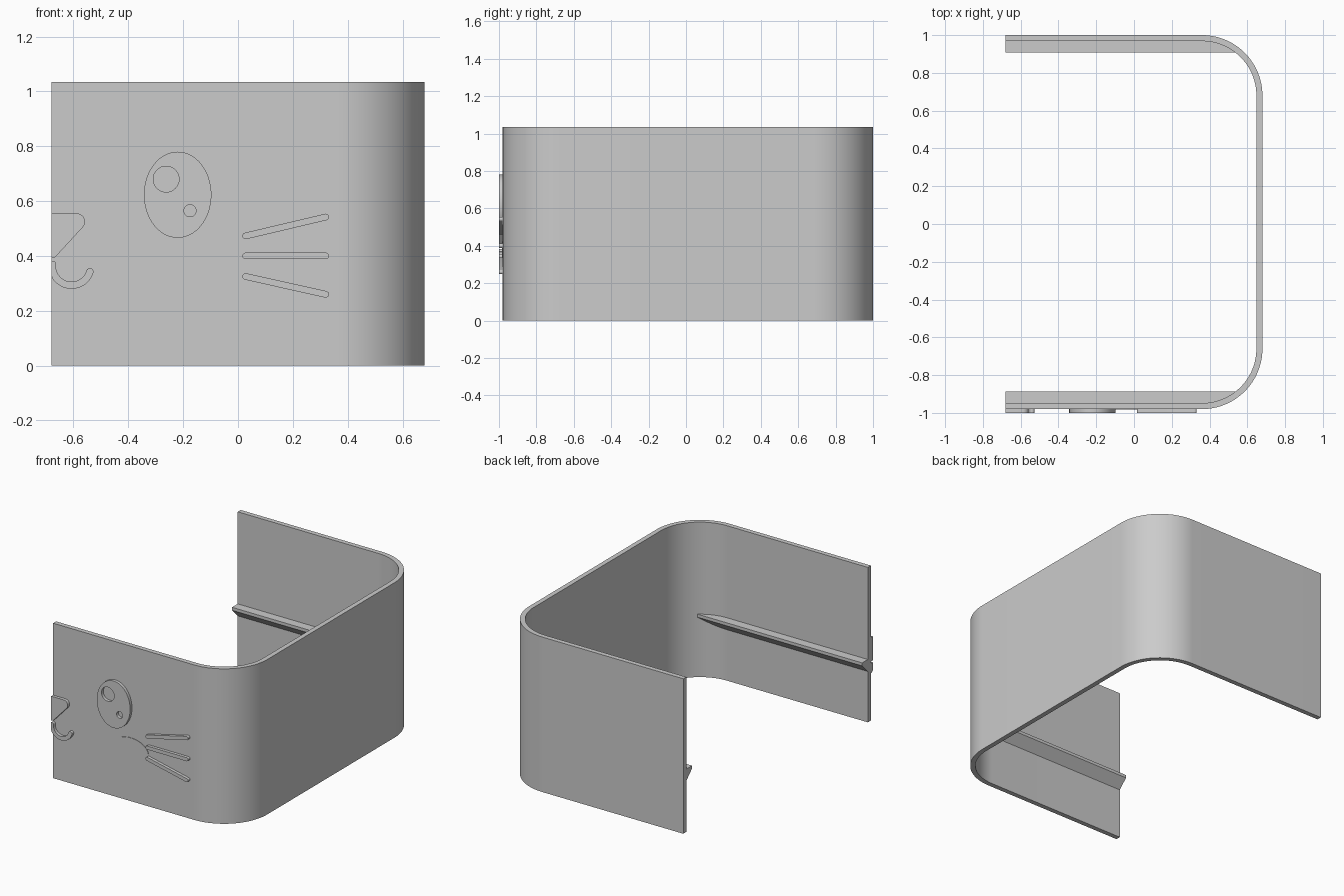
import bpy, bmesh
from math import sin, cos, pi, radians, sqrt, atan2

if "Cube" in bpy.data.objects:
    bpy.data.objects.remove(bpy.data.objects["Cube"], do_unlink=True)

grey = bpy.data.materials.new("plain grey")
grey.use_nodes = True
COLOUR = (0.6, 0.6, 0.6, 1)
grey.diffuse_color = COLOUR
grey.node_tree.nodes["Principled BSDF"].inputs["Base Color"].default_value = COLOUR

END, SIDE = -0.68, 0.68         # open end and closed side in x
FRONT, BACK = -0.98, 1.0        # outer wall faces in y
HEIGHT, THICK, RADIUS = 1.035, 0.032, 0.32
RAIL_DEPTH = 0.06


def finish(obj):
    bpy.ops.object.select_all(action='DESELECT')
    obj.select_set(True)
    bpy.context.view_layer.objects.active = obj
    if obj.type == 'CURVE':
        bpy.ops.object.convert(target='MESH')
    bpy.ops.object.shade_smooth_by_angle(angle=radians(30))


def arc(cx, cy, rx, ry, start, stop, steps):
    angles = [radians(start + (stop - start) * i / steps) for i in range(steps + 1)]
    return [(cx + rx * cos(a), cy + ry * sin(a)) for a in angles]


def ellipse(cx, cy, rx, ry):
    return arc(cx, cy, rx, ry, 0, 360, 64)[:-1]


def plate(name, outlines, thick):
    """Solid from closed outlines; inner outlines become holes."""
    curve = bpy.data.curves.new(name, 'CURVE')
    curve.dimensions = '2D'
    curve.fill_mode = 'BOTH'
    curve.extrude = thick / 2
    for points in outlines:
        spline = curve.splines.new('POLY')
        spline.points.add(len(points) - 1)
        for p, (x, y) in zip(spline.points, points):
            p.co = (x, y, 0, 1)
        spline.use_cyclic_u = True
    curve.materials.append(grey)
    obj = bpy.data.objects.new(name, curve)
    bpy.context.collection.objects.link(obj)
    return obj


def relief(name, outlines, thick=0.02):
    """Raised detail on the front wall."""
    obj = plate(name, outlines, thick)
    obj.rotation_euler.x = pi / 2
    obj.location.y = FRONT - thick / 2
    finish(obj)


def capsule(x0, z0, x1, z1, r):
    a = atan2(z1 - z0, x1 - x0) * 180 / pi
    return arc(x0, z0, r, r, a + 90, a + 270, 10) + arc(x1, z1, r, r, a - 90, a + 90, 10)


# U-shaped wall with two rounded corners
def wall_path(inset):
    r, cx = RADIUS - inset, SIDE - RADIUS
    return ([(END, FRONT + inset)]
            + arc(cx, FRONT + RADIUS, r, r, -90, 0, 32)
            + arc(cx, BACK - RADIUS, r, r, 0, 90, 32)
            + [(END, BACK - inset)])


wall = plate("wall", [wall_path(0) + wall_path(THICK)[::-1]], HEIGHT)
wall.location.z = HEIGHT / 2
finish(wall)


# Inner rails: chamfered below, fading into the rounded corners
def rail(name, face, inward):
    r = RADIUS - THICK
    reach = sqrt(r * r - (r - RAIL_DEPTH) ** 2)
    corner = SIDE - RADIUS
    stations = [(END, 0)]
    for i in range(17):
        dx = reach * i / 16
        stations.append((corner + dx, r - sqrt(r * r - dx * dx)))
    bm = bmesh.new()
    rings = []
    for x, rise in stations:
        rise = min(rise, RAIL_DEPTH - 0.0005)
        section = [(rise, 0.34 + rise), (RAIL_DEPTH, 0.40), (RAIL_DEPTH, 0.42), (rise, 0.42)]
        rings.append([bm.verts.new((x, face + inward * d, z)) for d, z in section])
    for a, b in zip(rings, rings[1:]):
        for i in range(4):
            j = (i + 1) % 4
            bm.faces.new((a[i], a[j], b[j], b[i]))
    bm.faces.new(rings[0])
    bm.faces.new(rings[-1])
    bmesh.ops.recalc_face_normals(bm, faces=bm.faces)
    mesh = bpy.data.meshes.new(name)
    bm.to_mesh(mesh)
    bm.free()
    mesh.materials.append(grey)
    obj = bpy.data.objects.new(name, mesh)
    bpy.context.collection.objects.link(obj)
    finish(obj)


rail("front_rail", FRONT + THICK, 1)
rail("back_rail", BACK - THICK, -1)

# Eye with two round highlights cut through
relief("eye", [ellipse(-0.22, 0.623, 0.123, 0.157),
               ellipse(-0.262, 0.68, 0.047, 0.047),
               ellipse(-0.175, 0.565, 0.022, 0.022)])

# Cheek, barely raised
relief("cheek", [ellipse(-0.105, 0.342, 0.131, 0.082)], 0.003)

# Whiskers
for name, z0, z1 in (("upper", 0.473, 0.542), ("middle", 0.4, 0.4), ("lower", 0.325, 0.26)):
    relief(name + "_whisker", [capsule(0.028, z0, 0.32, z1, 0.012)])

# Half nose, cut off at the open end
relief("nose", [[(END, 0.394), (-0.668, 0.394)]
                + arc(-0.588, 0.525, 0.03, 0.03, -40, 90, 12) + [(END, 0.555)]])

# Half mouth: a hooked stroke, cut off at the open end
mouth = (arc(-0.607, 0.363, 0.083, 0.083, -17, -185, 28)
         + arc(-0.676, 0.369, 0.013, 0.013, 180, 0, 8)
         + arc(-0.607, 0.363, 0.057, 0.057, -185, -17, 28)
         + arc(-0.540, 0.343, 0.013, 0.013, 163, -17, 8)[1:-1])
clipped = []
for x, z in mouth:
    point = (max(x, END), z)
    if not clipped or abs(point[0] - clipped[-1][0]) + abs(point[1] - clipped[-1][1]) > 0.001:
        clipped.append(point)
relief("mouth", [clipped])
